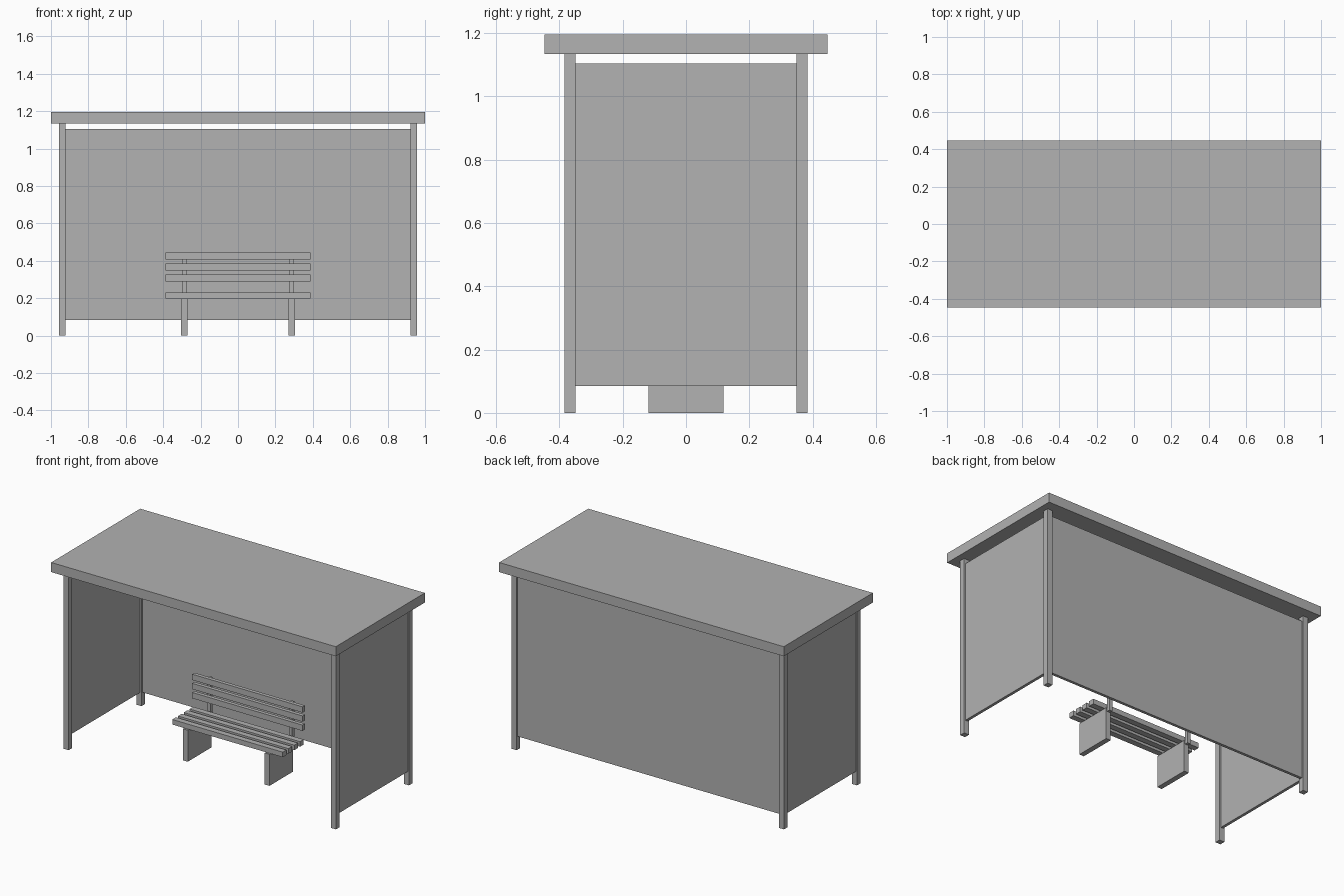
import bpy

cube = bpy.data.objects.get("Cube")
if cube:
    bpy.data.objects.remove(cube, do_unlink=True)

grey = bpy.data.materials.new("plain_grey")
grey.use_nodes = True
colour = (0.445, 0.445, 0.445, 1)
grey.diffuse_color = colour
grey.node_tree.nodes["Principled BSDF"].inputs["Base Color"].default_value = colour


def box(name, x, y, z):
    """Box from its (min, max) range on each axis."""
    bpy.ops.mesh.primitive_cube_add(size=1)
    ob = bpy.context.object
    ob.name = name
    ob.location = [(a + b) / 2 for a, b in (x, y, z)]
    ob.scale = [b - a for a, b in (x, y, z)]
    bpy.ops.object.transform_apply(location=True, rotation=False, scale=True)
    ob.data.materials.append(grey)
    return ob


def around(centre, width):
    return (centre - width / 2, centre + width / 2)


# Shelter frame
POST_X, POST_Y, POST_W = 0.94, 0.366, 0.035
PANEL_W, PANEL_Z = 0.018, (0.085, 1.104)
span_x = POST_X - POST_W / 2
span_y = POST_Y - POST_W / 2

box("roof", (-1, 1), (-0.447, 0.447), (1.135, 1.196))
box("back_panel", (-span_x, span_x), around(POST_Y, PANEL_W), PANEL_Z)

for side, s in (("left", 1), ("right", -1)):
    box(side + "_panel", around(s * POST_X, PANEL_W), (-span_y, span_y), PANEL_Z)
    for end, e in (("front", -1), ("back", 1)):
        box(f"{end}_{side}_post", around(s * POST_X, POST_W),
            around(e * POST_Y, POST_W), (0, 1.135))

    # Bench leg and the upright carrying the backrest
    box(side + "_bench_leg", around(s * 0.287, 0.033), (-0.118, 0.118), (0, 0.2))
    box(side + "_backrest_support", around(s * 0.287, 0.022), (0.118, 0.14), (0.178, 0.438))

# Bench slats
SLAT_X, SLAT_W, PITCH = (-0.388, 0.388), 0.037, 0.058
for i in range(4):
    box(f"seat_slat_{i + 1}", SLAT_X, around((i - 1.5) * PITCH, SLAT_W), (0.2, 0.232))
for i in range(3):
    box(f"backrest_slat_{i + 1}", SLAT_X, (0.094, 0.118), around(0.309 + i * PITCH, SLAT_W))
